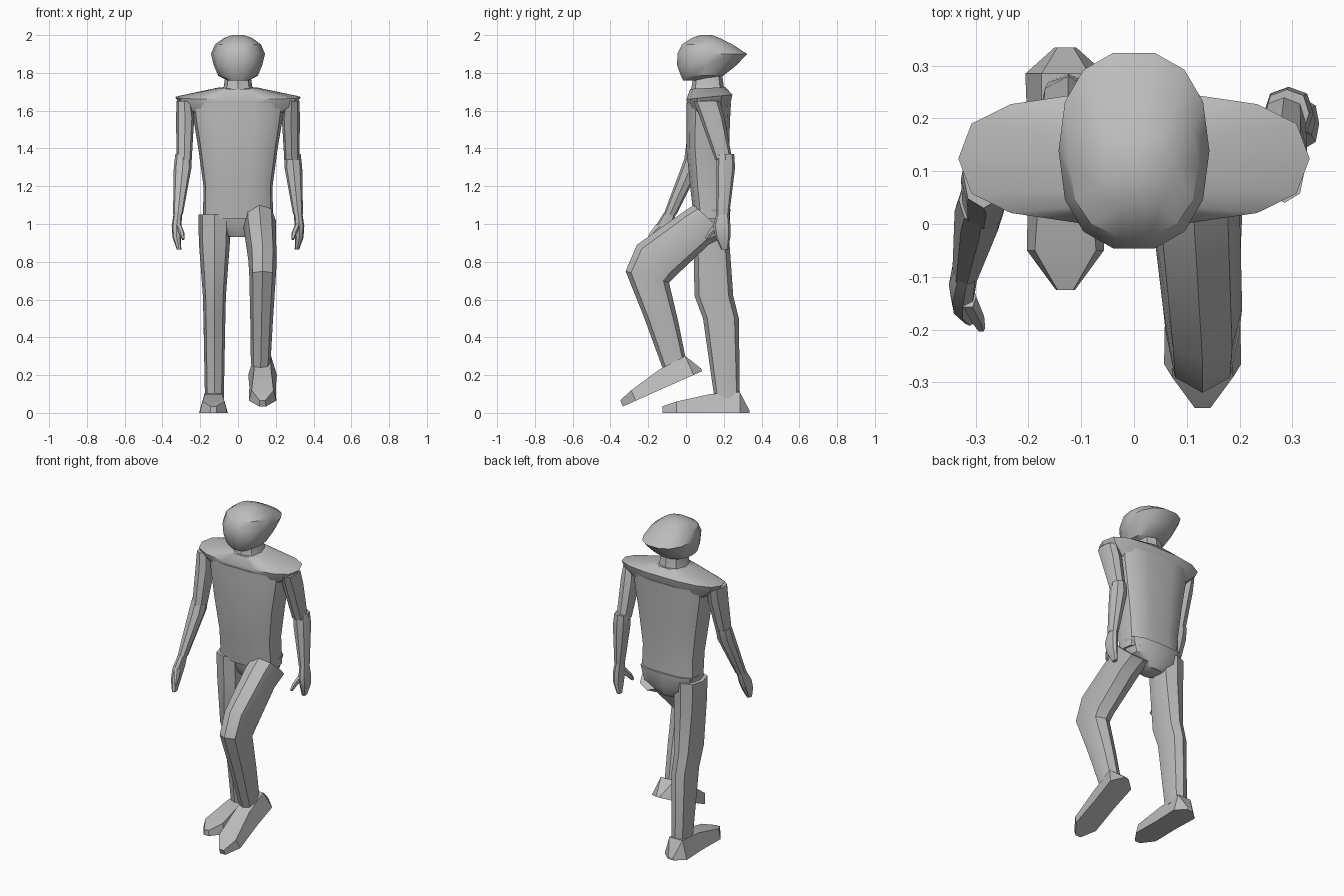
import bpy, bmesh
from math import cos, sin, pi, radians, copysign
from mathutils import Vector, Matrix

cube = bpy.data.objects.get("Cube")
if cube:
    bpy.data.objects.remove(cube, do_unlink=True)

grey = bpy.data.materials.new("plain_grey")
grey.use_nodes = True
colour = (0.5, 0.5, 0.5, 1)
grey.diffuse_color = colour
grey.node_tree.nodes["Principled BSDF"].inputs["Base Color"].default_value = colour


def skin(name, rings, matrix=None, angle=32):
    """Join a row of point rings into a closed, partly smoothed solid."""
    bm = bmesh.new()
    loops = [[bm.verts.new(p) for p in ring] for ring in rings]
    for a, b in zip(loops, loops[1:]):
        for i in range(len(a)):
            j = (i + 1) % len(a)
            bm.faces.new((a[i], a[j], b[j], b[i]))
    bm.faces.new(loops[0])
    bm.faces.new(loops[-1])
    if matrix:
        bm.transform(matrix)
    bmesh.ops.recalc_face_normals(bm, faces=bm.faces)
    mesh = bpy.data.meshes.new(name)
    bm.to_mesh(mesh)
    bm.free()
    mesh.materials.append(grey)
    obj = bpy.data.objects.new(name, mesh)
    bpy.context.collection.objects.link(obj)
    bpy.ops.object.select_all(action="DESELECT")
    obj.select_set(True)
    bpy.context.view_layer.objects.active = obj
    bpy.ops.object.shade_smooth_by_angle(angle=radians(angle))
    return obj


def section(x, half, front, back, sides, power):
    """Rounded ring through a front and a back point given as (y, z)."""
    front, back = Vector((x, *front)), Vector((x, *back))
    mid, reach = (front + back) / 2, (back - front) / 2
    soft = lambda v: copysign(abs(v) ** power, v) if abs(v) > 1e-6 else 0
    ring = []
    for i in range(sides):
        a = 2 * pi * i / sides
        ring.append(mid + reach * soft(sin(a)) + Vector((half * soft(cos(a)), 0, 0)))
    return ring


def stack(name, rows, sides=8, power=0.8, x=0):
    """Level rings: (z, half width, front y, back y)."""
    return skin(name, [section(x, h, (f, z), (b, z), sides, power) for z, h, f, b in rows])


def tube(name, rows, sides=8, power=0.85):
    """Tilted rings: (x, half width, front point, back point)."""
    return skin(name, [section(*row, sides, power) for row in rows])


# Head, neck and body
stack("head", [(1.76, .055, -.015, .07), (1.785, .105, -.03, .2), (1.84, .128, -.05, .27),
               (1.9, .143, -.05, .328), (1.95, .122, -.025, .25), (1.985, .075, .03, .18),
               (2.0, .03, .075, .135)], 14, 0.85)
stack("neck", [(1.68, .1, .02, .21), (1.73, .075, .03, .2), (1.8, .065, .04, .19)])
stack("torso", [(1.03, .185, .04, .225), (1.2, .183, .02, .22), (1.4, .21, 0, .23),
                (1.55, .235, 0, .235), (1.64, .245, 0, .24)], 14, 0.65)
tube("shoulder_yoke", [(0, .25, (.02, 1.59), (.22, 1.59)), (0, .315, (.005, 1.635), (.24, 1.65)),
                       (0, .333, (0, 1.66), (.248, 1.685)), (0, .11, (.02, 1.715), (.21, 1.725))],
     14, 0.75)
stack("pelvis", [(.93, .05, .09, .2), (.99, .16, .06, .23), (1.08, .187, .05, .235)], 12, 0.65)

# Standing leg
stack("right_leg", [(1.05, .085, .035, .23), (.9, .082, .04, .23), (.62, .061, .045, .25),
                    (.5, .058, .09, .28), (.08, .05, .15, .285)], x=-.125)

# Raised leg, bent at the knee
tube("left_leg", [(.115, .085, (.04, 1.1), (.22, .94)), (.115, .085, (-.02, 1.06), (.12, .89)),
                  (.13, .075, (-.26, .89), (-.06, .72)), (.13, .07, (-.32, .75), (-.09, .69)),
                  (.125, .06, (-.22, .5), (-.04, .48)), (.12, .052, (-.125, .24), (0, .28))])


# Feet: cross-sections from toe to heel (y, sole half width, top half width, height)
def foot(name, matrix):
    rows = [(-.125, .018, .015, .035), (-.05, .073, .058, .06), (.13, .07, .045, .1),
            (.285, .076, .045, .11), (.335, .02, .015, .015)]
    skin(name, [[(-s, y, 0), (s, y, 0), (t, y, h), (-t, y, h)] for y, s, t, h in rows],
         matrix, 20)


foot("right_foot", Matrix.Translation((-.13, 0, 0)))
foot("left_foot", Matrix.Translation((.13, -.22, .085)) @ Matrix.Rotation(radians(24), 4, "X"))

# Arms: shared (x, z, half width, half depth), each side swinging along its own y path
upper = [(.285, 1.65, .04, .07), (.28, 1.56, .048, .065), (.285, 1.34, .04, .045)]
lower = [(.29, 1.37, .042, .045), (.293, 1.3, .047, .05), (.318, 1.05, .026, .034)]
hand = [(.318, 1.06, .022, .032), (.325, .99, .026, .046), (.325, .93, .022, .04),
        (.312, .865, .012, .018)]
swing = {
    "left": (1, (.11, .14, .2), (.21, .21, .195), (.195, .19, .195, .205)),
    "right": (-1, (.1, .085, .035), (.045, .025, -.085), (-.085, -.115, -.14, -.175)),
}
for side, (sign, *paths) in swing.items():
    for part, shape, path in zip(("upper_arm", "forearm", "hand"), (upper, lower, hand), paths):
        tube(f"{side}_{part}", [(sign * x, h, (y - d, z), (y + d, z))
                                for (x, z, h, d), y in zip(shape, path)])
    palm = paths[-1][1]
    tube(f"{side}_thumb", [(sign * .315, .016, (palm - .045, 1.0), (palm, .98)),
                           (sign * .298, .014, (palm - .075, .96), (palm - .045, .945)),
                           (sign * .29, .008, (palm - .09, .925), (palm - .075, .915))], 6)
